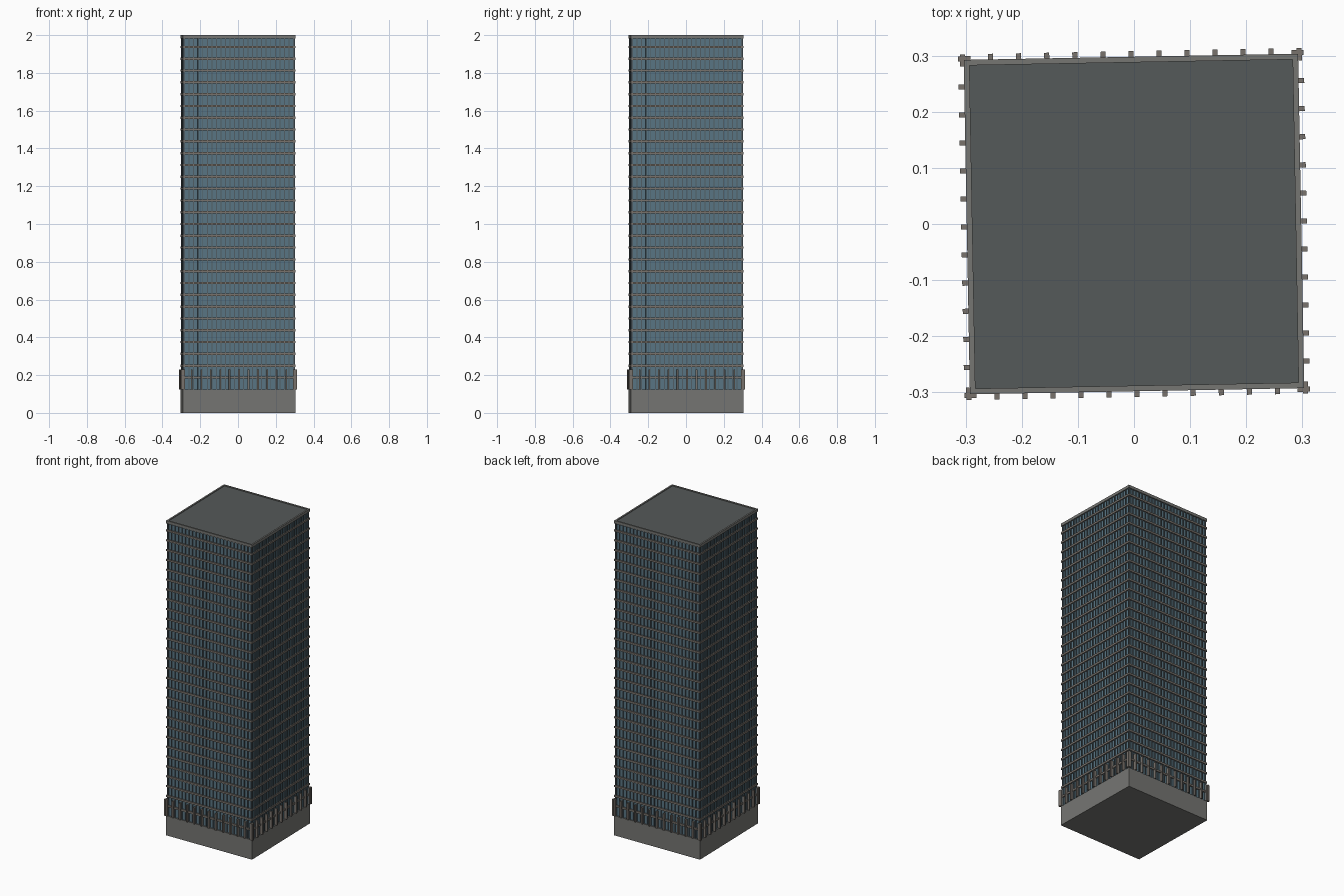
import bpy, bmesh, math
from mathutils import Matrix

if "Cube" in bpy.data.objects:
    bpy.data.objects.remove(bpy.data.objects["Cube"])

TURN = Matrix.Rotation(math.radians(1.05), 4, 'Z')
H = 0.298          # half width of the tower
BASE, TOP, FLOORS, BAYS = 0.125, 2.0, 30, 24
STEP = (TOP - BASE) / FLOORS


def material(name, rgb):
    m = bpy.data.materials.new(name)
    m.diffuse_color = (*rgb, 1)
    m.use_nodes = True
    m.node_tree.nodes["Principled BSDF"].inputs["Base Color"].default_value = m.diffuse_color
    return m


def boxes(name, items, mat):
    """One object from boxes given as (centre, size, quarter turns)."""
    bm = bmesh.new()
    for c, s, q in items:
        m = (TURN @ Matrix.Rotation(q * math.pi / 2, 4, 'Z')
             @ Matrix.Translation(c) @ Matrix.Diagonal((*s, 1)))
        bmesh.ops.create_cube(bm, size=1, matrix=m)
    me = bpy.data.meshes.new(name)
    bm.to_mesh(me)
    bm.free()
    me.materials.append(mat)
    ob = bpy.data.objects.new(name, me)
    bpy.context.collection.objects.link(ob)
    return ob


stone = material("stone", (0.18, 0.18, 0.17))
roof_grey = material("roof_grey", (0.09, 0.10, 0.10))
glass = material("glass", (0.10, 0.18, 0.23))
trim = material("trim", (0.19, 0.17, 0.15))
metal = material("metal", (0.08, 0.11, 0.13))

# Solid plinth, recessed glass body and roof deck
boxes("plinth", [((0, 0, BASE / 2), (2 * H, 2 * H, BASE), 0)], stone)
boxes("glass_body", [((0, 0, (BASE + 1.985) / 2), (0.58, 0.58, 1.985 - BASE), 0)], glass)
boxes("roof_deck", [((0, 0, 1.9895), (0.582, 0.582, 0.013), 0)], roof_grey)

# Floor bands on all four sides
boxes("floor_bands",
      [((0, -H + 0.006, BASE + STEP * i), (2 * H, 0.012, 0.012), q)
       for q in range(4) for i in range(1, FLOORS)], trim)

# Parapet rim
boxes("parapet", [((0, -H + 0.005, 1.991), (2 * H, 0.010, 0.018), q) for q in range(4)], stone)

# Vertical window mullions
xs = [-0.288 + 0.576 * i / BAYS for i in range(BAYS + 1)]
boxes("mullions", [((x, -H + 0.006, (BASE + 1.985) / 2), (0.005, 0.008, 1.985 - BASE), q)
                   for q in range(4) for x in xs], metal)

# Projecting fins around the lowest storeys
boxes("entrance_fins", [((-0.3 + 0.05 * i, -H + 0.001, 0.178), (0.009, 0.022, 0.106), q)
                        for q in range(4) for i in range(13)], trim)
